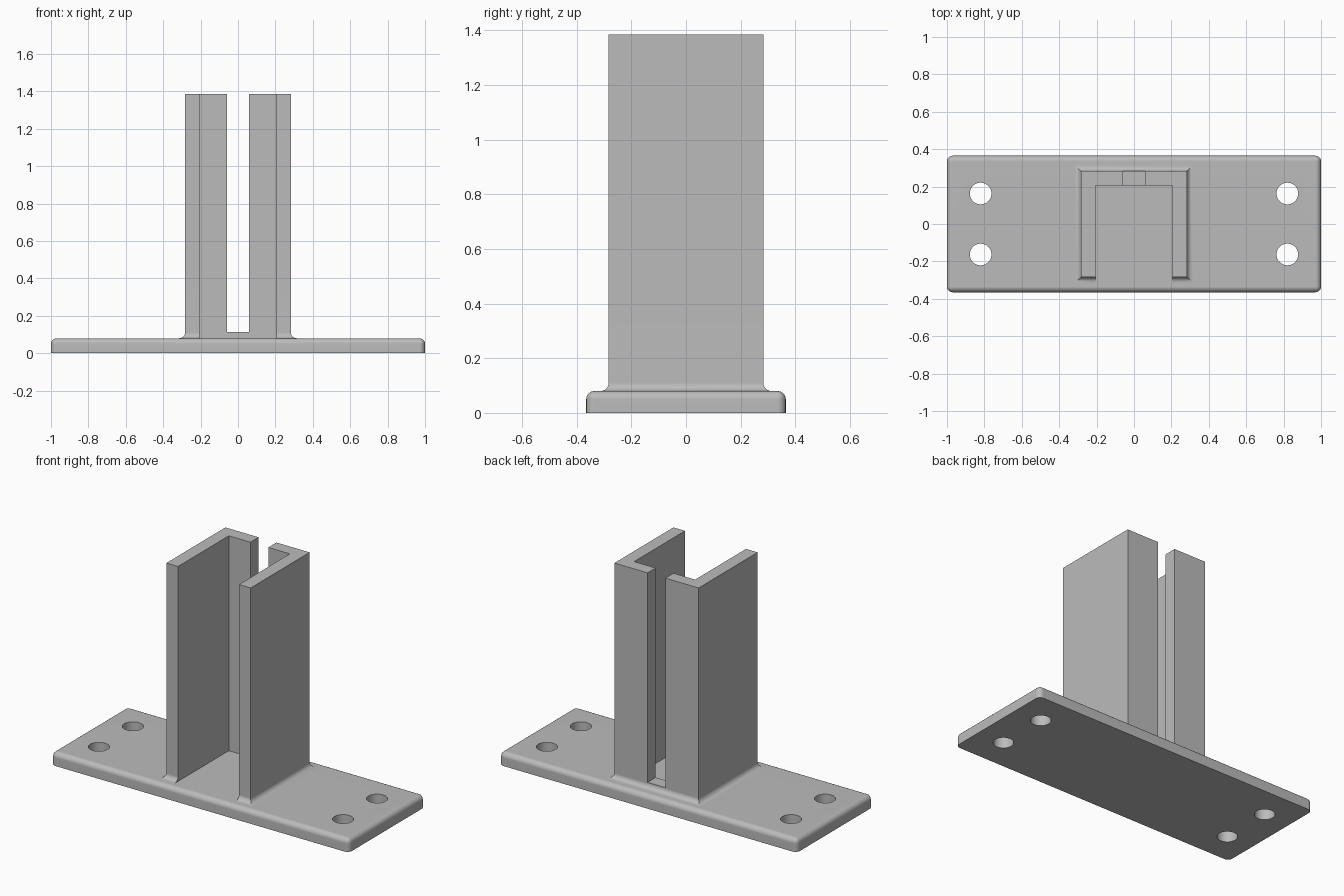
import bpy
import bmesh
import math
from mathutils import Matrix, Vector

default = bpy.data.objects.get("Cube")
if default:
    bpy.data.objects.remove(default, do_unlink=True)

# Main dimensions
PLATE_X, PLATE_Y, PLATE_Z = 1.0, 0.365, 0.08
OUTER, INNER, TOP = 0.283, 0.205, 1.385
ROUND = 0.03
SLOT_HALF, SLOT_Z = 0.06, 0.113
HOLE_X, HOLE_Y, HOLE_R = 0.82, 0.163, 0.058

# Single plain metal colour
grey = bpy.data.materials.new("plain_grey")
grey.use_nodes = True
grey.diffuse_color = (0.5, 0.5, 0.5, 1)
grey.node_tree.nodes["Principled BSDF"].inputs["Base Color"].default_value = (0.5, 0.5, 0.5, 1)


def make_object(name, bm):
    bmesh.ops.recalc_face_normals(bm, faces=bm.faces)
    mesh = bpy.data.meshes.new(name)
    bm.to_mesh(mesh)
    bm.free()
    mesh.materials.append(grey)
    obj = bpy.data.objects.new(name, mesh)
    bpy.context.collection.objects.link(obj)
    return obj


def add_box(bm, low, high):
    low, high = Vector(low), Vector(high)
    place = Matrix.Translation((low + high) / 2) @ Matrix.Diagonal((*(high - low), 1))
    bmesh.ops.create_cube(bm, size=1, matrix=place)


def select_only(obj):
    bpy.ops.object.select_all(action="DESELECT")
    obj.select_set(True)
    bpy.context.view_layer.objects.active = obj


def cut(obj, cutter):
    cutter.hide_render = True
    mod = obj.modifiers.new("cut", "BOOLEAN")
    mod.operation = "DIFFERENCE"
    mod.solver = "EXACT"
    mod.object = cutter
    select_only(obj)
    bpy.ops.object.modifier_apply(modifier=mod.name)
    bpy.data.objects.remove(cutter, do_unlink=True)


def finish(obj):
    select_only(obj)
    bpy.ops.object.shade_smooth_by_angle(angle=math.radians(30))
    weighted = obj.modifiers.new("flat_faces", "WEIGHTED_NORMAL")
    weighted.keep_sharp = True


# Base plate: rounded upper and corner edges, square underside
bm = bmesh.new()
add_box(bm, (-PLATE_X, -PLATE_Y, 0), (PLATE_X, PLATE_Y, PLATE_Z))
rounded = [e for e in bm.edges if any(v.co.z > 0.01 for v in e.verts)]
bmesh.ops.bevel(bm, geom=rounded, offset=ROUND, segments=5, profile=0.5, affect="EDGES")
base_plate = make_object("base_plate", bm)

# Four bolt holes
bm = bmesh.new()
for sx in (-1, 1):
    for sy in (-1, 1):
        bmesh.ops.create_cone(bm, cap_ends=True, segments=40, radius1=HOLE_R, radius2=HOLE_R,
                              depth=0.4, matrix=Matrix.Translation((sx * HOLE_X, sy * HOLE_Y, 0)))
cut(base_plate, make_object("hole_cutter", bm))
finish(base_plate)


# Upright channel: U outlines stacked up through the foot fillet to the top
def channel_ring(bm, z, grow):
    o = OUTER + grow
    right = [(INNER, INNER), (INNER, -o), (o, -o), (o, o)]
    outline = right + [(-x, y) for x, y in reversed(right)]
    return [bm.verts.new((x, y, z)) for x, y in outline]


levels = [(PLATE_Z - 0.02, ROUND)]
STEPS = 6
for i in range(STEPS + 1):
    a = i / STEPS * math.pi / 2
    levels.append((PLATE_Z + ROUND * (1 - math.cos(a)), ROUND * (1 - math.sin(a))))
levels.append((TOP, 0))

bm = bmesh.new()
rings = [channel_ring(bm, z, grow) for z, grow in levels]
for lower, upper in zip(rings, rings[1:]):
    for i in range(len(lower)):
        j = (i + 1) % len(lower)
        bm.faces.new((lower[i], lower[j], upper[j], upper[i]))
bm.faces.new(rings[0])
bm.faces.new(rings[-1])
channel = make_object("upright_channel", bm)

# Open slot down the back wall
bm = bmesh.new()
add_box(bm, (-SLOT_HALF, 0.1, SLOT_Z), (SLOT_HALF, 0.5, TOP + 0.2))
cut(channel, make_object("slot_cutter", bm))
finish(channel)
